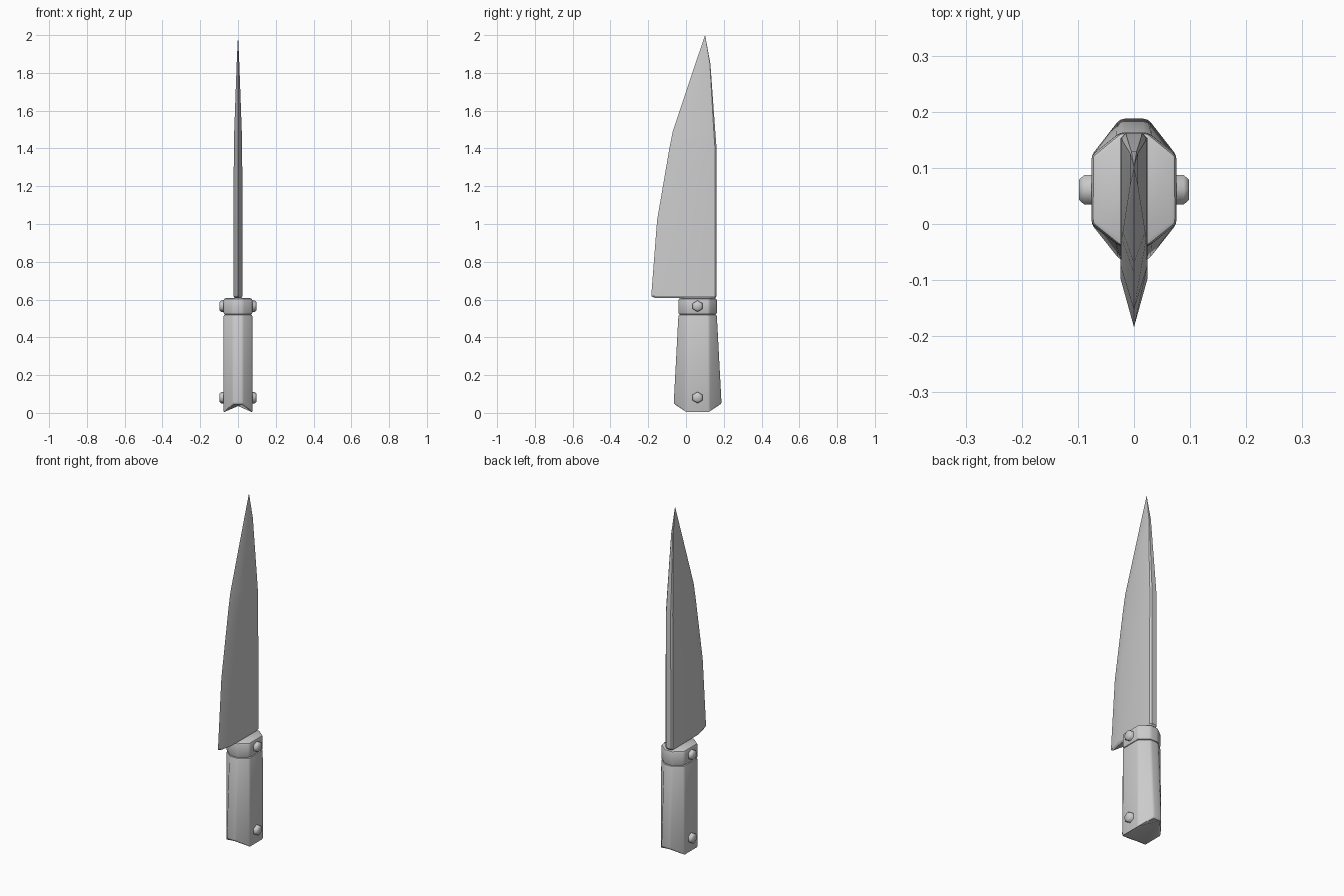
import bpy, bmesh, math

if "Cube" in bpy.data.objects:
    bpy.data.objects.remove(bpy.data.objects["Cube"])


def loft(name, rings, bevel=0.0, angle=30):
    """Skin a closed solid through rings of equal vertex count."""
    bm = bmesh.new()
    loops = [[bm.verts.new(p) for p in ring] for ring in rings]
    n = len(loops[0])
    for a, b in zip(loops, loops[1:]):
        for i in range(n):
            j = (i + 1) % n
            bm.faces.new((a[i], a[j], b[j], b[i]))
    bm.faces.new(loops[0])
    bm.faces.new(loops[-1])
    bmesh.ops.remove_doubles(bm, verts=bm.verts, dist=1e-5)
    bmesh.ops.recalc_face_normals(bm, faces=bm.faces)
    me = bpy.data.meshes.new(name)
    bm.to_mesh(me)
    bm.free()
    ob = bpy.data.objects.new(name, me)
    bpy.context.collection.objects.link(ob)
    bpy.ops.object.select_all(action='DESELECT')
    ob.select_set(True)
    bpy.context.view_layer.objects.active = ob
    if bevel:
        mod = ob.modifiers.new("soft_edges", 'BEVEL')
        mod.width = bevel
        mod.segments = 2
        mod.limit_method = 'ANGLE'
        bpy.ops.object.modifier_apply(modifier=mod.name)
    bpy.ops.object.shade_smooth_by_angle(angle=math.radians(angle))
    return ob


def octagon(front, back, z_end, z_side):
    """Grip cross-section: narrow front/back ends, wide flat sides."""
    w, e, s0, s1 = 0.076, 0.025, 0.0, 0.122
    return [(-e, front, z_end), (e, front, z_end), (w, s0, z_side), (w, s1, z_side),
            (e, back, z_end), (-e, back, z_end), (-w, s1, z_side), (-w, s0, z_side)]


def blade_ring(z, edge, back, t, grind=0.25):
    """Blade cross-section: sharp edge, flat cheeks, chamfered spine."""
    s = edge + (back - edge) * grind
    c = min(0.01, t * 0.4)
    half = [(t, s), (t, back - c), (t * 0.65, back)]
    return ([(0, edge, z)] + [(x, y, z) for x, y in half]
            + [(-x, y, z) for x, y in reversed(half)])


# Blade: height, cutting edge y, spine y, half thickness
stations = [(0.608, -0.165, 0.155, 0.018), (0.618, -0.184, 0.162, 0.024),
            (1.02, -0.153, 0.162, 0.024), (1.40, -0.088, 0.162, 0.022),
            (1.49, -0.070, 0.155, 0.020), (1.85, 0.050, 0.129, 0.007),
            (2.0, 0.101, 0.101, 0.0)]
loft("blade", [blade_ring(*s) for s in stations])

# Handle, flaring to a butt with planar chamfers front and back
loft("handle", [octagon(-0.065, 0.188, 0.05, 0.0),
                octagon(-0.04, 0.163, 0.52, 0.52)], 0.008)

# Bolster collar between handle and blade
loft("bolster", [octagon(-0.04, 0.163, 0.52, 0.52),
                 octagon(-0.04, 0.163, 0.607, 0.607)], 0.01)

# Hexagonal rivets passing through both sides
for part, z in (("lower_rivet", 0.081), ("upper_rivet", 0.565)):
    profile = [(-0.098, 0.021), (-0.089, 0.03), (0.089, 0.03), (0.098, 0.021)]
    rings = [[(x, 0.061 + r * math.sin(k * math.pi / 3), z + r * math.cos(k * math.pi / 3))
              for k in range(6)] for x, r in profile]
    loft(part, rings, angle=50)
